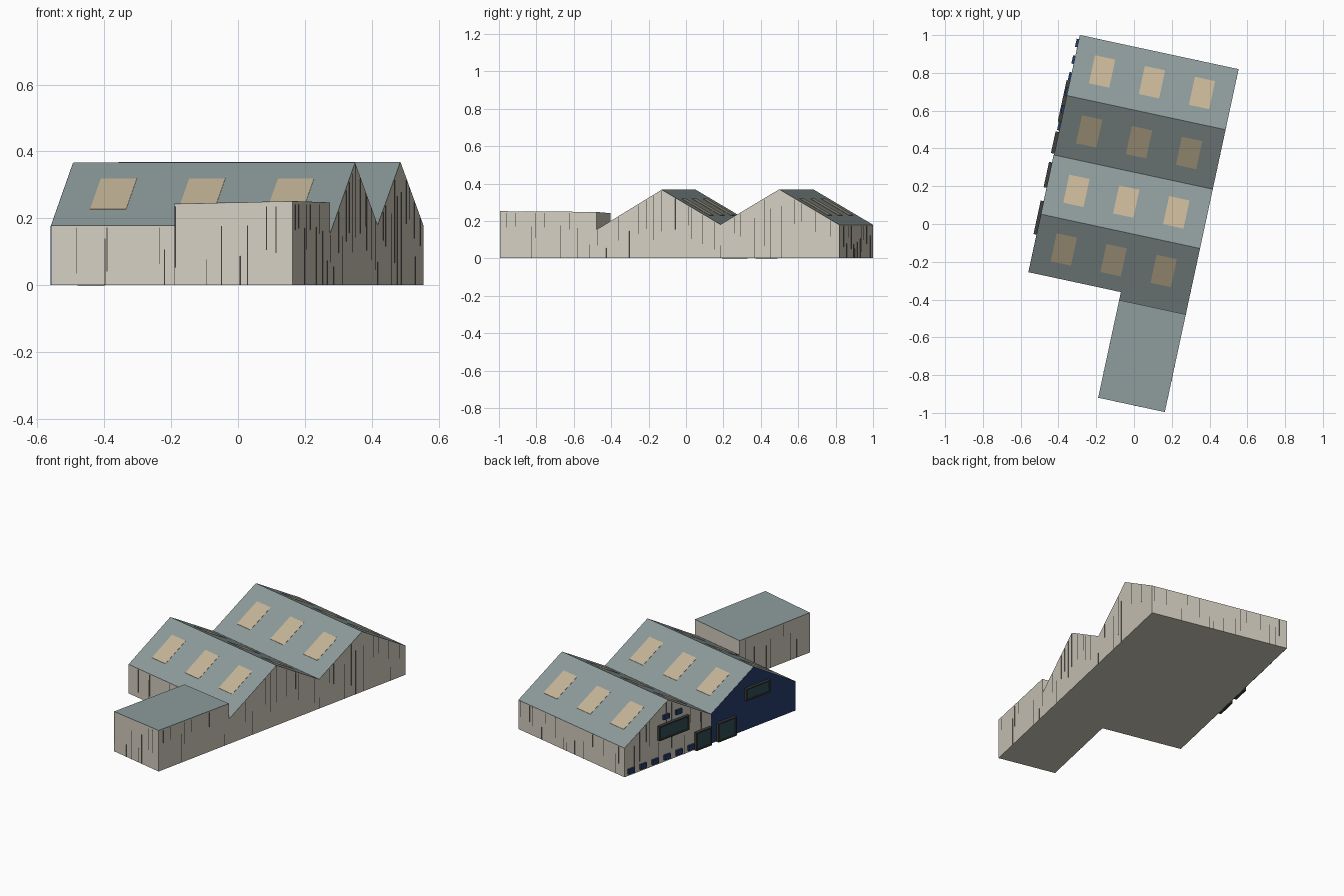
import bpy, bmesh, math, random
from mathutils import Matrix

if "Cube" in bpy.data.objects:
    bpy.data.objects.remove(bpy.data.objects["Cube"])

random.seed(4)
ROT = Matrix.Rotation(math.radians(-12.15), 4, 'Z')   # whole site is turned
U0, U1, UA = -0.491, 0.369, 0.008                    # left wall, right wall, annex left wall
BASE = 0.002
ROOF = [(-0.367, 0.177), (-0.053, 0.365), (0.268, 0.179), (0.590, 0.367), (0.918, 0.177)]


def material(name, rgb):
    m = bpy.data.materials.new(name)
    m.diffuse_color = (*rgb, 1)
    m.use_nodes = True
    m.node_tree.nodes["Principled BSDF"].inputs["Base Color"].default_value = m.diffuse_color
    return m


WALL = material("wall_cream", (0.66, 0.62, 0.53))
SHEET = material("roof_grey", (0.27, 0.33, 0.33))
SKY = material("skylight_tan", (0.56, 0.46, 0.31))
DARK = material("seam_dark", (0.05, 0.05, 0.045))
BLUE = material("panel_blue", (0.02, 0.045, 0.15))
GLASS = material("glass_teal", (0.03, 0.075, 0.09))


def finish(name, bm, mat):
    bmesh.ops.recalc_face_normals(bm, faces=bm.faces)
    bm.transform(ROT)
    me = bpy.data.meshes.new(name)
    bm.to_mesh(me)
    bm.free()
    me.materials.append(mat)
    ob = bpy.data.objects.new(name, me)
    bpy.context.collection.objects.link(ob)
    return ob


def add_prism(bm, profile, ua, ub):
    """Extrude a (v, z) outline across the width from ua to ub."""
    a = [bm.verts.new((ua, v, z)) for v, z in profile]
    b = [bm.verts.new((ub, v, z)) for v, z in profile]
    bm.faces.new(a)
    bm.faces.new(b)
    n = len(profile)
    for i in range(n):
        j = (i + 1) % n
        bm.faces.new((a[i], a[j], b[j], b[i]))


def prism(name, profile, ua, ub, mat):
    bm = bmesh.new()
    add_prism(bm, profile, ua, ub)
    return finish(name, bm, mat)


def rect(va, vb, za, zb):
    return [(va, za), (vb, za), (vb, zb), (va, zb)]


def strip(a, b, lo, hi):
    return [(a[0], a[1] + lo), (b[0], b[1] + lo), (b[0], b[1] + hi), (a[0], a[1] + hi)]


def roof_z(v):
    for (v0, z0), (v1, z1) in zip(ROOF, ROOF[1:]):
        if v0 <= v <= v1:
            return z0 + (z1 - z0) * (v - v0) / (v1 - v0)
    return 0.245 if v < -0.41 else 0.155


# Twin-gable hall and the stub that joins it to the annex
prism("hall_walls", [(ROOF[0][0], BASE)] + ROOF + [(ROOF[-1][0], BASE)], U0, U1, WALL)
LOW = (-0.41, 0.152)
prism("link_walls", [(-0.41, BASE), (-0.36, BASE), (-0.36, 0.181), LOW], UA, U1, WALL)
prism("link_roof", strip(LOW, ROOF[0], -0.001, 0.002), UA, U1, SHEET)

# Roof sheets, each with three skylights
for i, (a, b) in enumerate(zip(ROOF, ROOF[1:])):
    prism(f"roof_slope_{i + 1}", strip(a, b, -0.001, 0.002), U0, U1, SHEET)
    bm = bmesh.new()
    mid = (a[0] + b[0]) / 2
    p, q = [(v, roof_z(v)) for v in (mid - 0.076, mid + 0.076)]
    for u in (-0.335, -0.065, 0.206):
        add_prism(bm, strip(p, q, 0.001, 0.0035), u - 0.055, u + 0.055)
    finish(f"skylights_{i + 1}", bm, SKY)


# Annex with a slightly warped flat roof
def slab(name, bottom, lift, mat):
    bm = bmesh.new()
    plan = [(UA, -0.939, 0.242), (U1, -0.939, 0.250), (U1, -0.41, 0.246), (UA, -0.41, 0.239)]
    top = [bm.verts.new((u, v, z + lift)) for u, v, z in plan]
    low = [bm.verts.new((u, v, z if bottom is None else bottom)) for u, v, z in plan]
    bm.faces.new(top)
    bm.faces.new(low)
    for i in range(4):
        j = (i + 1) % 4
        bm.faces.new((top[i], top[j], low[j], low[i]))
    finish(name, bm, mat)


slab("annex_walls", BASE, 0, WALL)
slab("annex_roof", None, 0.002, SHEET)

# Blue cladding on the left face of the front gable
prism("blue_gable", [(-0.367, BASE)] + ROOF[:3] + [(0.268, BASE)], U0 - 0.002, U0, BLUE)


# Windows and doors projecting from the left face: dark frame, then glass
def opening(name, va, vb, za, zb):
    f = 0.007
    bm = bmesh.new()
    for r in (rect(va, vb, za, za + f), rect(va, vb, zb - f, zb),
              rect(va, va + f, za + f, zb - f), rect(vb - f, vb, za + f, zb - f)):
        add_prism(bm, r, U0 - 0.018, U0)
    finish(name + "_frame", bm, DARK)
    prism(name + "_glass", rect(va + f, vb - f, za + f, zb - f), U0 - 0.012, U0, GLASS)


opening("rear_window", 0.445, 0.67, 0.148, 0.236)
opening("rear_door", 0.275, 0.392, 0.0, 0.11)
opening("front_door", 0.09, 0.227, 0.0, 0.115)
opening("front_window", -0.164, 0.017, 0.184, 0.258)

# Small blue plates along the foot and top of the rear gable
bm = bmesh.new()
for k in range(6):
    v = 0.873 - 0.09 * k
    add_prism(bm, rect(v - 0.022, v + 0.022, 0.015, 0.045), U0 - 0.012, U0)
for v in (0.61, 0.515):
    add_prism(bm, rect(v - 0.022, v + 0.022, 0.262, 0.29), U0 - 0.012, U0)
finish("blue_plates", bm, BLUE)

# Thin dark vertical seams scattered over the walls
W, D = 0.0025, 0.001


def seam_span(top):
    h = random.uniform(0.25, 0.8) * top
    return (top - h - 0.004, top - 0.004) if random.random() < 0.5 else (BASE, BASE + h)


bm = bmesh.new()
for k in range(34):                                   # right side
    v = -0.92 + 1.82 * (k + random.uniform(0.1, 0.9)) / 34
    add_prism(bm, rect(v, v + W, *seam_span(roof_z(v))), U1, U1 + D)
for k in range(12):                                   # rear gable, left side
    v = 0.29 + 0.6 * (k + random.random()) / 12
    add_prism(bm, rect(v, v + W, *seam_span(roof_z(v))), U0 - D, U0)
for k in range(7):                                    # annex left side
    v = -0.91 + 0.48 * (k + random.random()) / 7
    add_prism(bm, rect(v, v + W, *seam_span(0.24)), UA - D, UA)
for ua, ub, v, top, n in ((U0, UA, -0.367, 0.177, 6), (UA, U1, -0.939, 0.24, 7),
                          (U0, U1, 0.919, 0.177, 16)):   # front and back faces
    for k in range(n):
        u = ua + (ub - ua - W) * (k + random.random()) / n
        add_prism(bm, rect(v - D, v, *seam_span(top)), u, u + W)
finish("wall_seams", bm, DARK)
